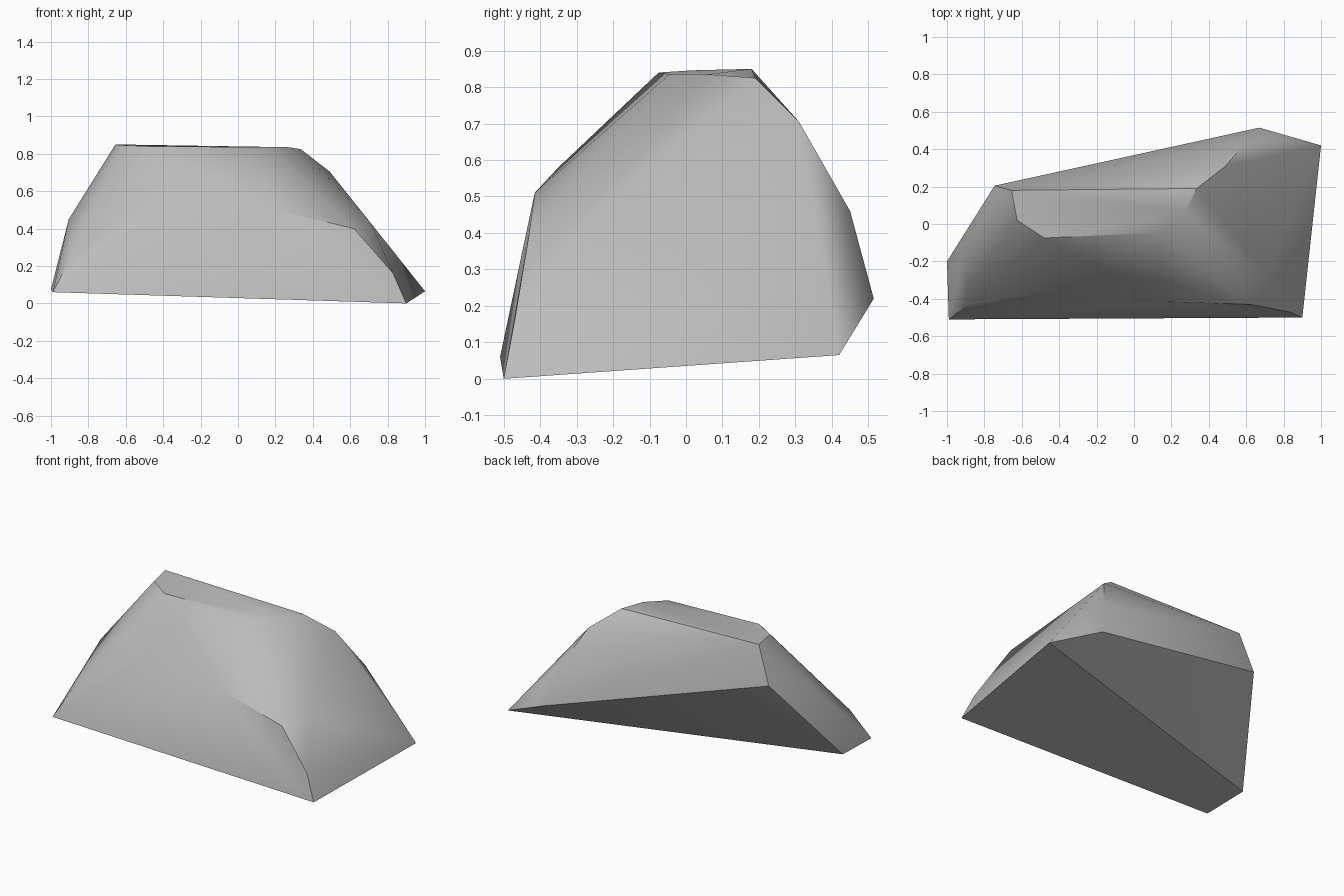
import bpy
import bmesh
import math

cube = bpy.data.objects.get("Cube")
if cube:
    bpy.data.objects.remove(cube, do_unlink=True)

# Plain grey stone colour
stone = bpy.data.materials.new("stone_grey")
stone.use_nodes = True
colour = (0.5, 0.5, 0.5, 1)
stone.diffuse_color = colour
stone.node_tree.nodes["Principled BSDF"].inputs["Base Color"].default_value = colour

# Corner points of the boulder, grouped by the region they shape
crown = [(-0.655, 0.18, 0.85), (0.335, 0.19, 0.825), (0.27, 0.06, 0.835),
         (0.16, -0.045, 0.835), (-0.48, -0.075, 0.84), (-0.625, 0.02, 0.846)]
right_ridge = [(0.49, 0.31, 0.705), (0.61, 0.45, 0.46), (0.71, -0.28, 0.43)]
front_ledge = [(0.16, -0.415, 0.51), (0.62, -0.43, 0.40),
               (0.83, -0.47, 0.16), (-0.4, -0.35, 0.58)]
left_side = [(-0.905, -0.13, 0.45), (-0.89, -0.43, 0.25)]
back_overhang = [(-0.745, 0.205, 0.61), (0.67, 0.515, 0.22)]
foot = [(0.9, -0.5, 0), (1, 0.42, 0.065), (-0.99, -0.51, 0.06), (-1, -0.2, 0.075)]

# Wrap the points in a faceted shell
bm = bmesh.new()
for point in crown + right_ridge + front_ledge + left_side + back_overhang + foot:
    bm.verts.new(point)
hull = bmesh.ops.convex_hull(bm, input=bm.verts[:])
inner = [v for v in hull["geom_interior"] if isinstance(v, bmesh.types.BMVert)]
bmesh.ops.delete(bm, geom=inner, context="VERTS")

# Merge nearly flat triangles into broad faces
bmesh.ops.dissolve_limit(bm, angle_limit=math.radians(2),
                         verts=bm.verts[:], edges=bm.edges[:])
bmesh.ops.recalc_face_normals(bm, faces=bm.faces[:])

mesh = bpy.data.meshes.new("boulder")
bm.to_mesh(mesh)
bm.free()
mesh.materials.append(stone)

# Soft shading with crisp ridges
boulder = bpy.data.objects.new("boulder", mesh)
bpy.context.collection.objects.link(boulder)
mesh.shade_smooth()
mesh.set_sharp_from_angle(angle=math.radians(35))
